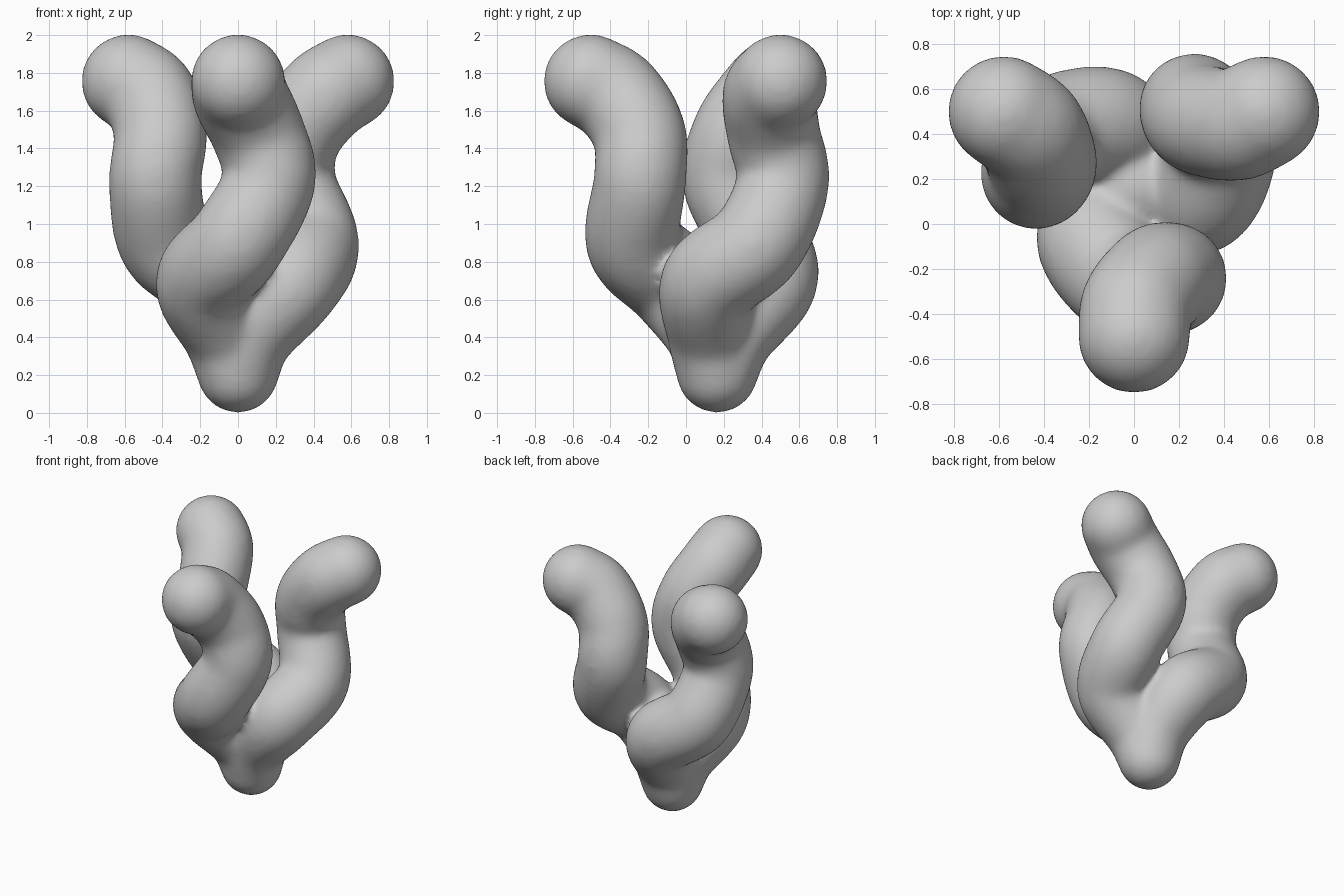
import bpy, bmesh, math
from mathutils import Vector, Matrix

cube = bpy.data.objects.get("Cube")
if cube:
    bpy.data.objects.remove(cube, do_unlink=True)

grey = bpy.data.materials.new("plain grey")
grey.use_nodes = True
colour = (0.6, 0.6, 0.6, 1)
grey.diffuse_color = colour
grey.node_tree.nodes["Principled BSDF"].inputs["Base Color"].default_value = colour

# Centre line of one arm around the stem axis: x, y, z, radius
PATH = [(0, 0, .215, .217), (-.06, -.04, .42, .235), (-.18, -.23, .69, .26),
        (-.01, -.44, .9, .258), (.165, -.41, 1.22, .248), (.11, -.41, 1.47, .25),
        (.015, -.53, 1.67, .255), (0, -.67, 1.755, .252)]
AXIS_Y = 0.165
STEPS = 9


def spline(points, steps):
    """Dense samples of a smooth curve through the points."""
    pts = [Vector(p) for p in points]
    pts = [2 * pts[0] - pts[1]] + pts + [2 * pts[-1] - pts[-2]]
    for a, b, c, d in zip(pts, pts[1:], pts[2:], pts[3:]):
        for i in range(steps):
            t = i / steps
            yield (b * 2 + (c - a) * t + (a * 2 - b * 5 + c * 4 - d) * t ** 2
                   + (b * 3 - a - c * 3 + d) * t ** 3) / 2
    yield pts[-2]


def ball(bm, matrix, radius):
    bmesh.ops.create_icosphere(bm, subdivisions=3, radius=radius, matrix=matrix)


# Three identical twisting arms that grow from a shared stem
bm = bmesh.new()
for k in range(3):
    turn = Matrix.Translation((0, AXIS_Y, 0)) @ Matrix.Rotation(k * math.tau / 3, 4, 'Z')
    for s in spline(PATH, STEPS):
        ball(bm, turn @ Matrix.Translation(s.xyz), s.w)

# Core that fills the hollow where the arms meet
ball(bm, Matrix.Translation((0, AXIS_Y, .67)), .22)

mesh = bpy.data.meshes.new("twisted_arms")
bm.to_mesh(mesh)
bm.free()
mesh.materials.append(grey)
arms = bpy.data.objects.new("twisted_arms", mesh)
bpy.context.collection.objects.link(arms)

# Fuse into one skin and soften the joins
fuse = arms.modifiers.new("fuse", 'REMESH')
fuse.mode = 'VOXEL'
fuse.voxel_size = 0.02
fuse.use_smooth_shade = True
soften = arms.modifiers.new("soften", 'SMOOTH')
soften.factor = 0.5
soften.iterations = 24
